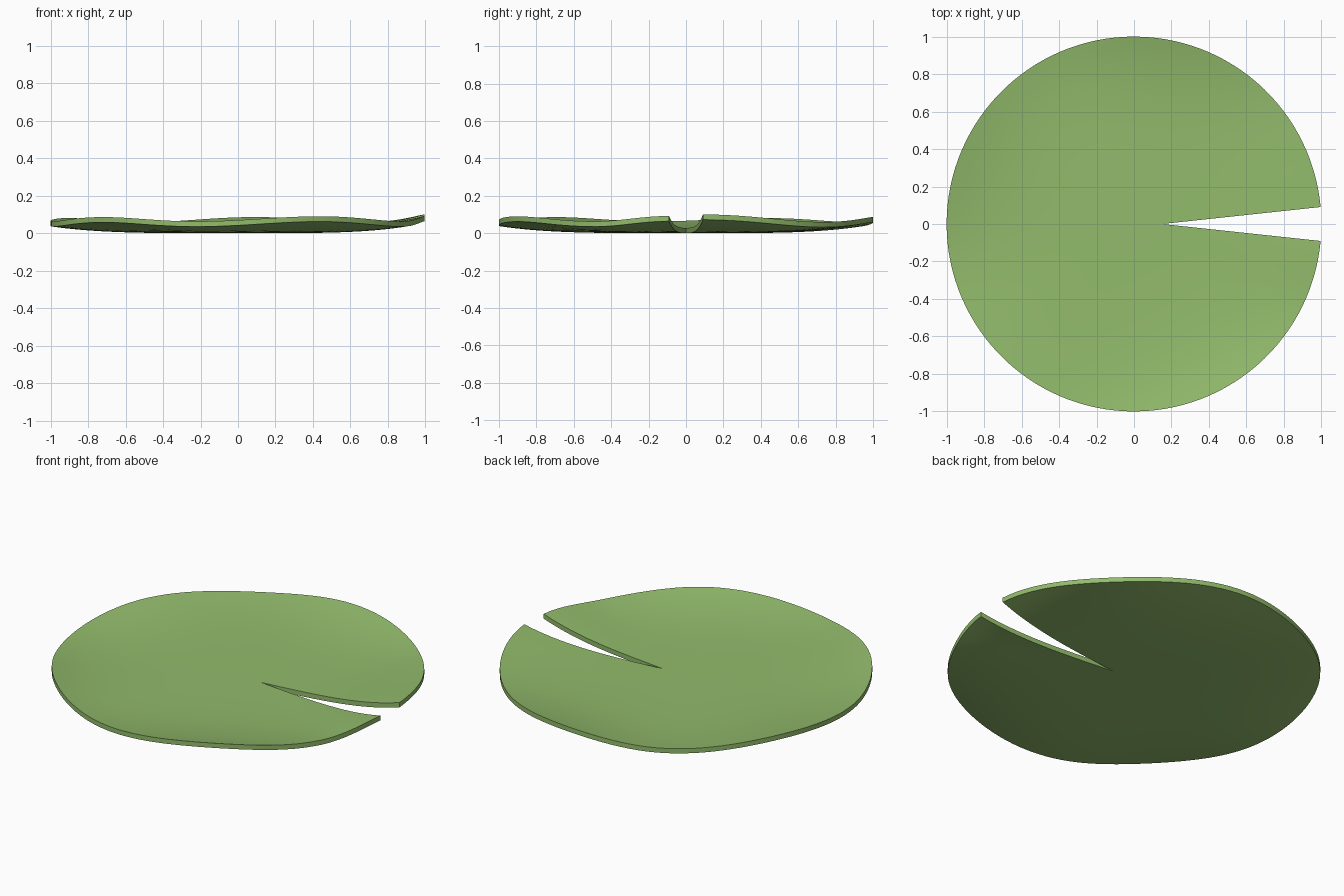
import bpy, bmesh, math

cube = bpy.data.objects.get("Cube")
if cube:
    bpy.data.objects.remove(cube, do_unlink=True)

SEGMENTS, RINGS = 120, 16
THICKNESS = 0.028
NOTCH_TIP = 0.15
NOTCH_ANGLE = 5.2
# Rim wave: angle in degrees, height of the upper edge
RIM_WAVE = [(5, 0.1), (47, 0.06), (85, 0.086), (119, 0.06), (155, 0.081),
            (190, 0.063), (224, 0.086), (257, 0.063), (296, 0.09),
            (331, 0.063), (355, 0.092)]


def rim_height(angle):
    """Ease between neighbouring crests and dips of the rim."""
    angle = min(max(angle, RIM_WAVE[0][0]), RIM_WAVE[-1][0])
    for (a0, h0), (a1, h1) in zip(RIM_WAVE, RIM_WAVE[1:]):
        if angle <= a1:
            t = (angle - a0) / (a1 - a0)
            return h0 + (h1 - h0) * (1 - math.cos(math.pi * t)) / 2


def surface_point(x, y):
    """Nearly flat in the middle, curling up to the wavy rim."""
    angle = math.degrees(math.atan2(y, x)) % 360
    curl = math.hypot(x, y) ** 4
    return x, y, THICKNESS + (rim_height(angle) - THICKNESS) * curl


# Upper surface: rays from the notch tip to the round rim
bm = bmesh.new()
tip = bm.verts.new(surface_point(NOTCH_TIP, 0))
rays = []
for i in range(SEGMENTS + 1):
    a = math.radians(NOTCH_ANGLE + (360 - 2 * NOTCH_ANGLE) * i / SEGMENTS)
    ray = []
    for j in range(1, RINGS + 1):
        u = j / RINGS
        x = NOTCH_TIP + (math.cos(a) - NOTCH_TIP) * u
        ray.append(bm.verts.new(surface_point(x, math.sin(a) * u)))
    rays.append(ray)
for r0, r1 in zip(rays, rays[1:]):
    bm.faces.new((tip, r0[0], r1[0]))
    for j in range(RINGS - 1):
        bm.faces.new((r0[j], r0[j + 1], r1[j + 1], r1[j]))

# Thickness: underside and side walls
ext = bmesh.ops.extrude_face_region(bm, geom=bm.faces[:], use_keep_orig=True)
lower = [g for g in ext["geom"] if isinstance(g, bmesh.types.BMVert)]
bmesh.ops.translate(bm, verts=lower, vec=(0, 0, -THICKNESS))
bmesh.ops.recalc_face_normals(bm, faces=bm.faces[:])

mesh = bpy.data.meshes.new("lily_pad")
bm.to_mesh(mesh)
bm.free()
pad = bpy.data.objects.new("lily_pad", mesh)
bpy.context.collection.objects.link(pad)

# Leaf colour
green = (0.29, 0.5, 0.15, 1)
mat = bpy.data.materials.new("leaf_green")
mat.use_nodes = True
mat.diffuse_color = green
bsdf = next(n for n in mat.node_tree.nodes if n.type == "BSDF_PRINCIPLED")
bsdf.inputs["Base Color"].default_value = green
bsdf.inputs["Roughness"].default_value = 0.8
mesh.materials.append(mat)

# Smooth surfaces with a crisp rim
bpy.ops.object.select_all(action="DESELECT")
pad.select_set(True)
bpy.context.view_layer.objects.active = pad
bpy.ops.object.shade_smooth_by_angle(angle=math.radians(35))
